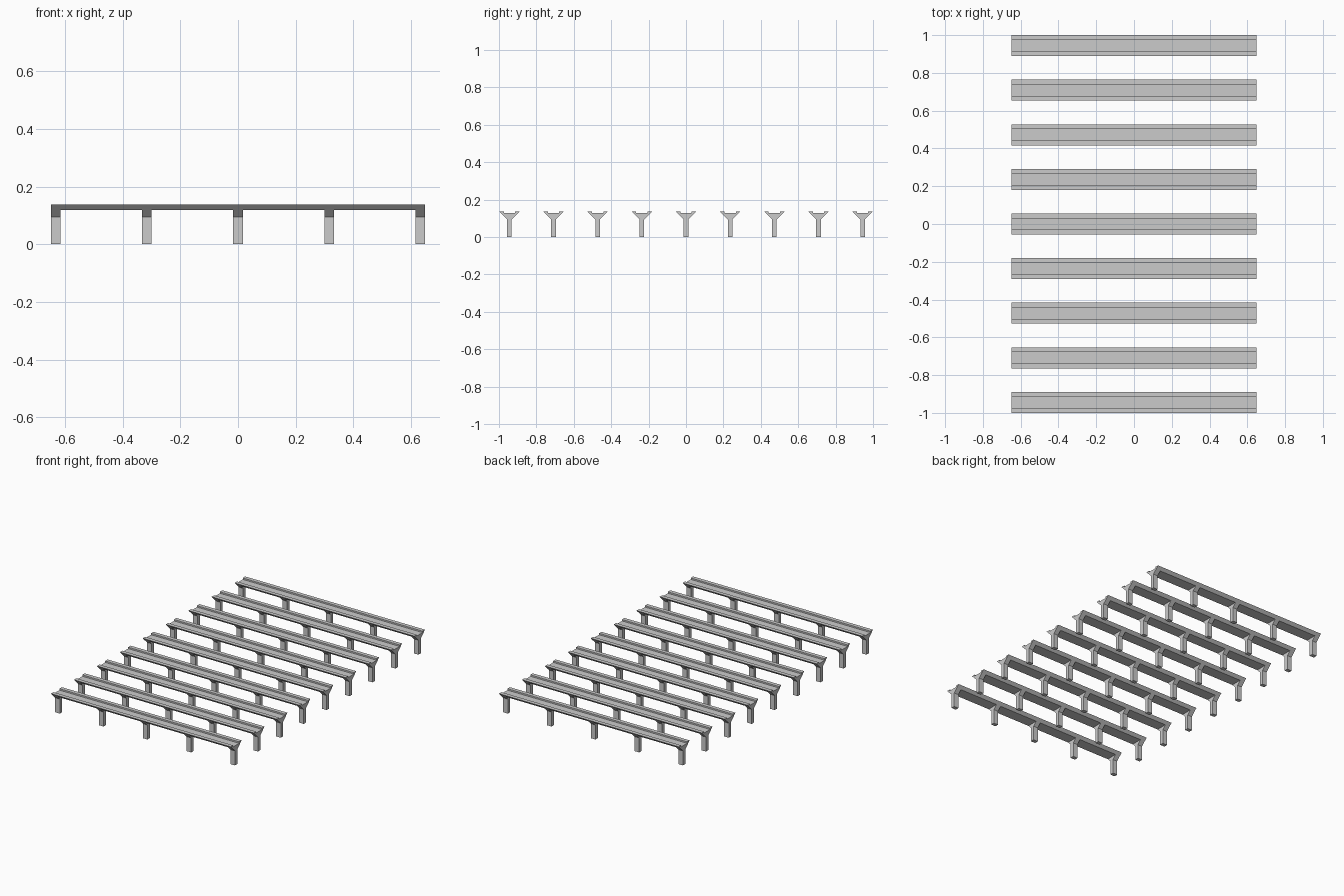
import bpy

if "Cube" in bpy.data.objects:
    bpy.data.objects.remove(bpy.data.objects["Cube"])

HALF_LEN = 0.648   # rail half length
POST_W = 0.033     # post width along x
ROWS, PITCH = 9, 0.2361


def extrude_x(name, profile, x0, x1, y):
    """Prism from a (y, z) profile running along x."""
    n = len(profile)
    verts = [(x, y + py, z) for x in (x0, x1) for py, z in profile]
    faces = [tuple(reversed(range(n))), tuple(range(n, 2 * n))]
    faces += [(i, (i + 1) % n, n + (i + 1) % n, n + i) for i in range(n)]
    me = bpy.data.meshes.new(name)
    me.from_pydata(verts, [], faces)
    ob = bpy.data.objects.new(name, me)
    bpy.context.collection.objects.link(ob)
    return ob


def mirrored(half):
    """Right half of a profile (bottom to top) closed with its mirror image."""
    return half + [(-y, z) for y, z in reversed(half)]


# Channel rail: flat floor, sloped outer sides, flat top lips
rail = mirrored([(0.037, 0.119), (0.0555, 0.1375), (0.030, 0.1375), (0.030, 0.128)])
# Support: narrow stem flaring out to carry the rail
post = mirrored([(0.0125, 0.0), (0.0125, 0.0945), (0.037, 0.119)])

for r in range(ROWS):
    y = (r - (ROWS - 1) / 2) * PITCH
    extrude_x(f"rail_{r + 1}", rail, -HALF_LEN, HALF_LEN, y)
    for p in range(5):
        x = (p - 2) * (HALF_LEN - POST_W / 2) / 2
        extrude_x(f"post_{r + 1}_{p + 1}", post, x - POST_W / 2, x + POST_W / 2, y)
